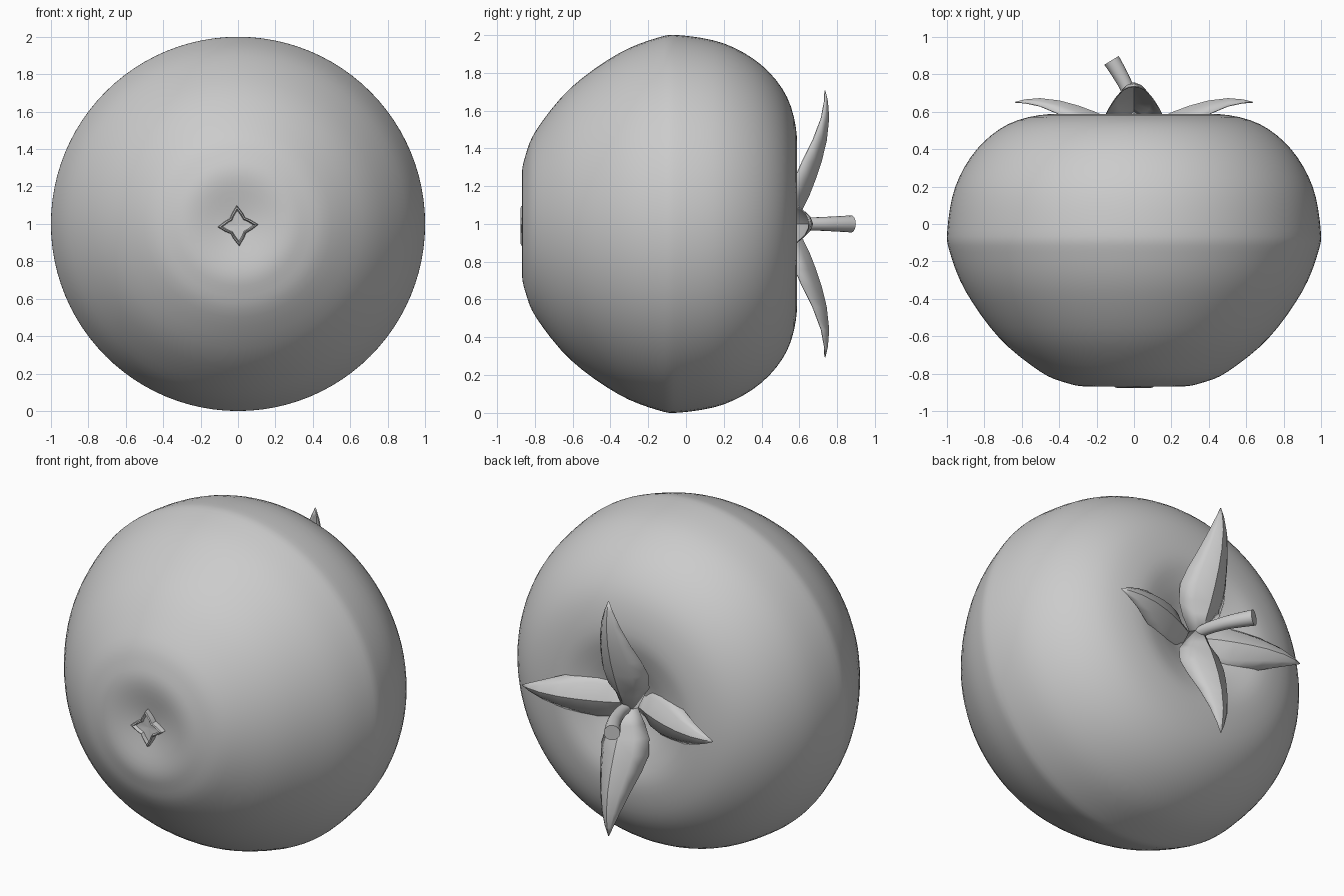
import bpy
import math
from mathutils import Vector, Matrix

cube = bpy.data.objects.get("Cube")
if cube:
    bpy.data.objects.remove(cube)

grey = bpy.data.materials.new("plain grey")
grey.use_nodes = True
colour = (0.6, 0.6, 0.6, 1)
grey.diffuse_color = colour
grey.node_tree.nodes["Principled BSDF"].inputs["Base Color"].default_value = colour


def add_object(name, verts, faces, angle):
    mesh = bpy.data.meshes.new(name)
    mesh.from_pydata(verts, [], faces)
    mesh.materials.append(grey)
    obj = bpy.data.objects.new(name, mesh)
    bpy.context.collection.objects.link(obj)
    bpy.ops.object.select_all(action="DESELECT")
    obj.select_set(True)
    bpy.context.view_layer.objects.active = obj
    bpy.ops.object.shade_smooth_by_angle(angle=math.radians(angle))
    return obj


def smooth_path(points, steps):
    """Catmull-Rom curve through the points."""
    pts = [Vector(p) for p in points]
    pts = [2 * pts[0] - pts[1]] + pts + [2 * pts[-1] - pts[-2]]
    out = []
    for a, b, c, d in zip(pts, pts[1:], pts[2:], pts[3:]):
        for k in range(steps):
            t = k / steps
            out.append(0.5 * (2 * b + (c - a) * t + (2 * a - 5 * b + 4 * c - d) * t * t
                              + (3 * b - a - 3 * c + d) * t ** 3))
    return out + [pts[-2]]


def grid_faces(rows, cols, wrap):
    return [(r * cols + c, r * cols + (c + 1) % cols,
             (r + 1) * cols + (c + 1) % cols, (r + 1) * cols + c)
            for r in range(rows - 1) for c in range(cols if wrap else cols - 1)]


# Fruit body: profile (radius, y) turned about the y axis, dimpled at both ends
profile = [(0.004, -0.83), (0.1, -0.845), (0.25, -0.868), (0.36, -0.85), (0.5, -0.79),
           (0.72, -0.61), (0.9, -0.36), (0.985, -0.15), (0.998, -0.03), (0.955, 0.2),
           (0.84, 0.4), (0.67, 0.535), (0.46, 0.587), (0.3, 0.56), (0.14, 0.5), (0.004, 0.47)]
curve = smooth_path([(r, y, 0) for r, y in profile], 4)
SIDES = 96
verts = []
for p in curve:
    for i in range(SIDES):
        a = math.tau * i / SIDES
        verts.append((p.x * math.cos(a), p.y, 1 + p.x * math.sin(a)))
faces = grid_faces(len(curve), SIDES, True)
faces += [tuple(range(SIDES)), tuple(reversed(range(len(verts) - SIDES, len(verts))))]
add_object("fruit_body", verts, faces, 60)

# Sepals: arched tapering leaves, stations are (reach, half width, ridge y, edge y)
stations = [(0.0, 0.05, 0.58, 0.53), (0.09, 0.09, 0.62, 0.52), (0.15, 0.14, 0.65, 0.55),
            (0.24, 0.155, 0.685, 0.575), (0.33, 0.135, 0.715, 0.615),
            (0.44, 0.10, 0.742, 0.67), (0.56, 0.06, 0.755, 0.715),
            (0.65, 0.025, 0.748, 0.732), (0.705, 0.001, 0.735, 0.734)]
for name, turn, drop, size in (("top_sepal", 0, 0, 1), ("left_sepal", 90, 0.085, 0.9),
                               ("bottom_sepal", 180, 0, 1), ("right_sepal", 270, 0.085, 0.9)):
    spin = Matrix.Rotation(math.radians(turn), 3, "Y")
    verts = []
    for reach, half, ridge, edge in stations:
        shoulder = ridge + (edge - ridge) * 0.35
        for x, y in ((-half, edge), (-half * 0.6, shoulder), (0, ridge),
                     (half * 0.6, shoulder), (half, edge)):
            verts.append(spin @ Vector((x, y - drop, reach * size)) + Vector((0, 0, 1)))
    sepal = add_object(name, verts, grid_faces(len(stations), 5, False), 28)
    shell = sepal.modifiers.new("Thickness", "SOLIDIFY")
    shell.thickness = 0.006
    shell.offset = 0

# Stem: a bent tube widening to its cut end
path = smooth_path([(0, 0.46, 1), (0, 0.6, 1), (-0.035, 0.72, 1), (-0.075, 0.8, 1),
                    (-0.12, 0.875, 1)], 4)
ROUND = 16
verts = []
for i, p in enumerate(path):
    ahead = (path[min(i + 1, len(path) - 1)] - path[max(i - 1, 0)]).normalized()
    side = ahead.cross(Vector((0, 0, 1))).normalized()
    radius = 0.028 + 0.017 * i / (len(path) - 1)
    for k in range(ROUND):
        a = math.tau * k / ROUND
        verts.append(p + radius * (math.cos(a) * side + math.sin(a) * Vector((0, 0, 1))))
faces = grid_faces(len(path), ROUND, True)
faces += [tuple(reversed(range(ROUND))), tuple(range(len(verts) - ROUND, len(verts)))]
add_object("stem", verts, faces, 40)

# Blossom scar: small four-pointed star with a raised rim on the front
verts = []
POINTS = 16
for scale, y in ((1.06, -0.835), (1, -0.872), (0.88, -0.876), (0.78, -0.855), (0.1, -0.85)):
    for i in range(POINTS):
        a = math.tau * i / POINTS
        r = scale * (0.05 + 0.055 * abs(math.cos(2 * a)) ** 2 * (math.cos(4 * a) > -0.5))
        r = r if i % 4 < 1 else scale * (0.07 if i % 2 else 0.055)
        verts.append((r * math.cos(a + 0.06), y, 0.99 + r * math.sin(a + 0.06)))
faces = grid_faces(5, POINTS, True)
faces.append(tuple(range(len(verts) - POINTS, len(verts))))
add_object("blossom_scar", verts, faces, 35)
